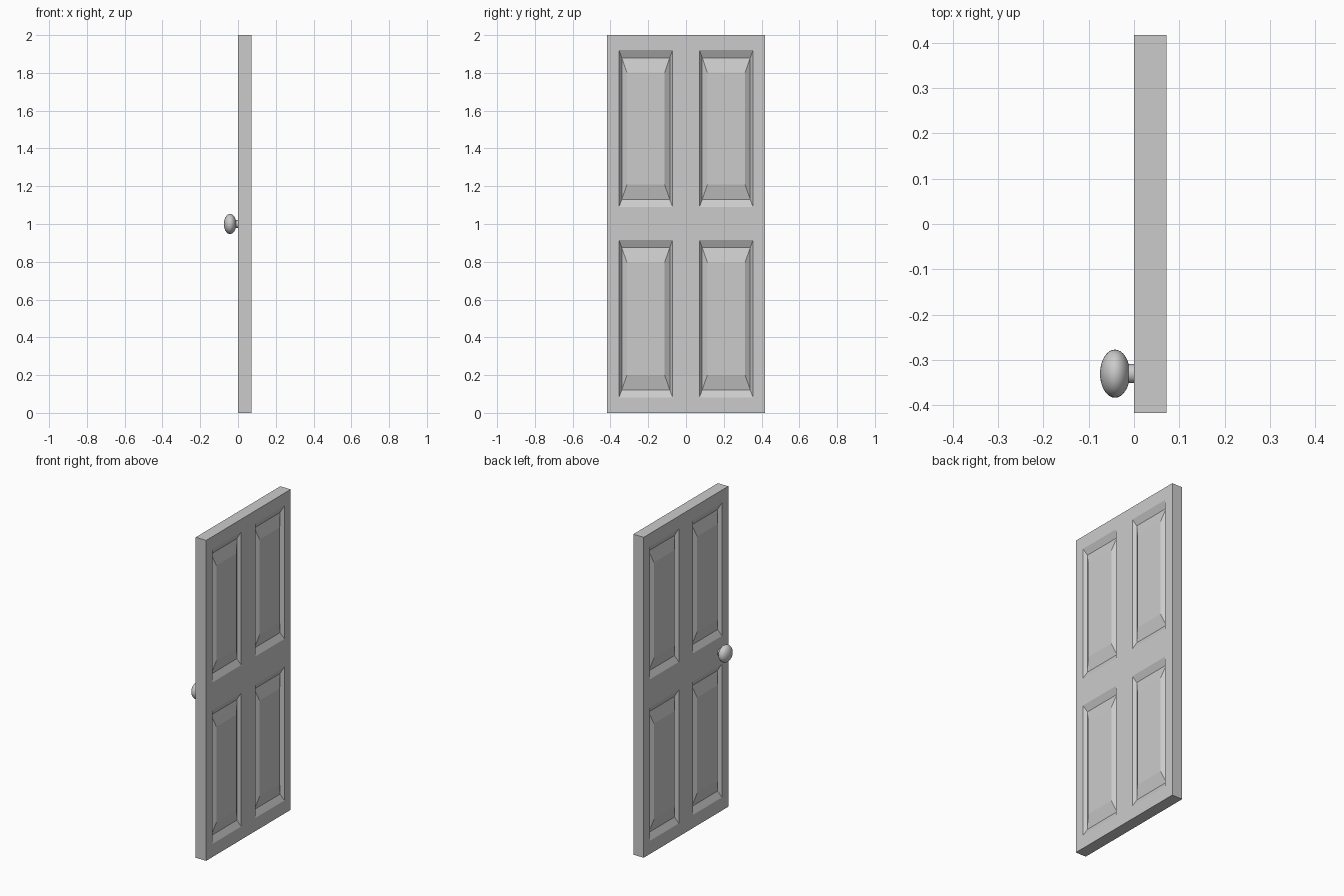
import bpy, bmesh
from mathutils import Matrix, Vector

if "Cube" in bpy.data.objects:
    bpy.data.objects.remove(bpy.data.objects["Cube"])

HALF_T = 0.036                                  # half the door thickness
YS = [-0.417, -0.355, -0.071, 0.071, 0.355, 0.417]   # stile lines
ZS = [0.0, 0.082, 0.915, 1.09, 1.92, 2.0]            # rail lines
# raised panel rings: inset in y, inset in z, depth below the face
RINGS = [(0, 0, 0), (0.015, 0.04, 0.02), (0.042, 0.118, 0.002)]


def finish(bm, name, location):
    mesh = bpy.data.meshes.new(name)
    bm.to_mesh(mesh)
    bm.free()
    ob = bpy.data.objects.new(name, mesh)
    ob.location = location
    bpy.context.collection.objects.link(ob)
    return ob


def ring(bm, y0, y1, z0, z1, dy, dz, depth):
    x = HALF_T - depth
    pts = [(y0 + dy, z0 + dz), (y1 - dy, z0 + dz), (y1 - dy, z1 - dz), (y0 + dy, z1 - dz)]
    return [bm.verts.new((x, y, z)) for y, z in pts]


# Door leaf: one face with four raised panels, mirrored through the thickness
bm = bmesh.new()
for i in range(5):
    for j in range(5):
        cell = (YS[i], YS[i + 1], ZS[j], ZS[j + 1])
        steps = RINGS if i in (1, 3) and j in (1, 3) else RINGS[:1]
        loops = [ring(bm, *cell, *s) for s in steps]
        for a, b in zip(loops, loops[1:]):
            for k in range(4):
                n = (k + 1) % 4
                bm.faces.new((a[k], a[n], b[n], b[k]))
        bm.faces.new(loops[-1])
bmesh.ops.remove_doubles(bm, verts=bm.verts, dist=1e-4)

# Door edges, extruded to the mirror plane
rim = [e for e in bm.edges if e.is_boundary]
new = bmesh.ops.extrude_edge_only(bm, edges=rim)["geom"]
for v in new:
    if isinstance(v, bmesh.types.BMVert):
        v.co.x = 0
bmesh.ops.recalc_face_normals(bm, faces=bm.faces)
if next(f for f in bm.faces if f.normal.x > 0.99 or f.normal.x < -0.99).normal.x < 0:
    bmesh.ops.reverse_faces(bm, faces=bm.faces)
door = finish(bm, "door_leaf", (HALF_T, 0, 0))
door.modifiers.new("mirror", "MIRROR").use_clip = True

# Knob stem and flattened round knob
KNOB_Y, KNOB_Z = -0.33, 1.0
bpy.ops.mesh.primitive_cylinder_add(vertices=32, radius=0.021, depth=0.035,
                                    location=(-0.0165, KNOB_Y, KNOB_Z),
                                    rotation=(0, 1.570796, 0))
bpy.context.object.name = "knob_stem"
bpy.ops.object.shade_smooth_by_angle()

bm = bmesh.new()
bmesh.ops.create_uvsphere(bm, u_segments=32, v_segments=16, radius=1)
bmesh.ops.rotate(bm, verts=bm.verts, cent=Vector(), matrix=Matrix.Rotation(1.570796, 3, "Y"))
bmesh.ops.scale(bm, verts=bm.verts, vec=(0.033, 0.053, 0.053))
for f in bm.faces:
    f.smooth = True
finish(bm, "door_knob", (-0.042, KNOB_Y, KNOB_Z))
